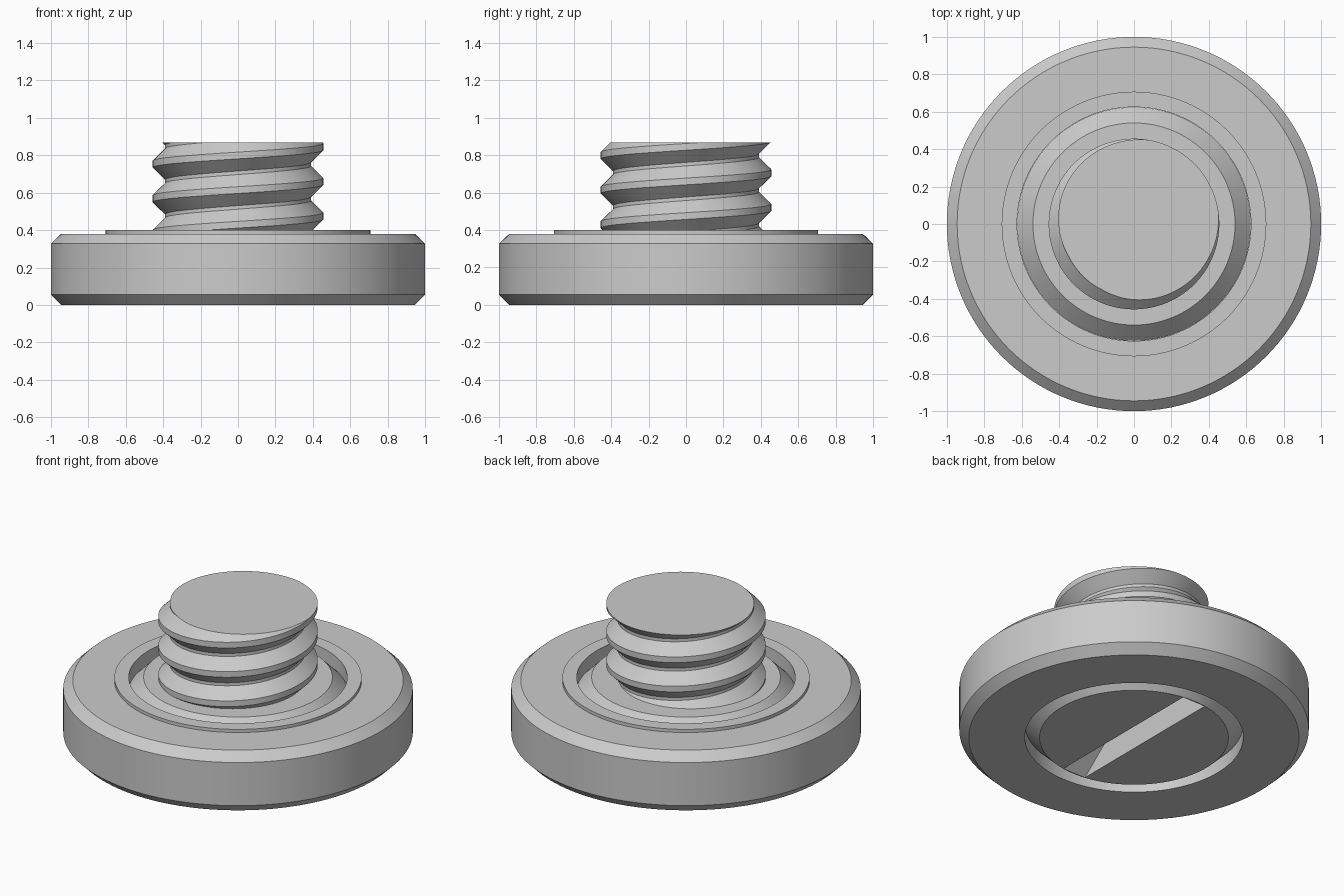
import bpy, bmesh, math

if "Cube" in bpy.data.objects:
    bpy.data.objects.remove(bpy.data.objects["Cube"])

SEG = 128

grey = bpy.data.materials.new("plain_grey")
grey.diffuse_color = (0.6, 0.6, 0.6, 1)
grey.use_nodes = True
grey.node_tree.nodes["Principled BSDF"].inputs["Base Color"].default_value = grey.diffuse_color


def make_object(name, bm):
    bmesh.ops.recalc_face_normals(bm, faces=bm.faces)
    mesh = bpy.data.meshes.new(name)
    bm.to_mesh(mesh)
    bm.free()
    mesh.materials.append(grey)
    ob = bpy.data.objects.new(name, mesh)
    bpy.context.collection.objects.link(ob)
    return ob


def smooth(ob):
    bpy.ops.object.select_all(action='DESELECT')
    ob.select_set(True)
    bpy.context.view_layer.objects.active = ob
    bpy.ops.object.shade_smooth_by_angle(angle=math.radians(25))


def lathe(name, profile, closed):
    """Revolve (radius, z) points; closed makes a ring, otherwise the ends are capped."""
    bm = bmesh.new()
    rings = [[bm.verts.new((r * math.cos(2 * math.pi * i / SEG), r * math.sin(2 * math.pi * i / SEG), z))
              for i in range(SEG)] for r, z in profile]
    n = len(rings)
    for k in range(n if closed else n - 1):
        a, b = rings[k], rings[(k + 1) % n]
        for i in range(SEG):
            j = (i + 1) % SEG
            bm.faces.new((a[i], a[j], b[j], b[i]))
    if not closed:
        bm.faces.new(rings[0])
        bm.faces.new(rings[-1])
    return make_object(name, bm)


# Outer disc: chamfered rim, thin raised lip around the centre hole
disc = lathe("outer_disc", [(0.945, 0), (1, 0.055), (1, 0.327), (0.945, 0.38), (0.707, 0.38),
                            (0.707, 0.4), (0.625, 0.4), (0.625, 0)], True)
smooth(disc)

# Screw head: bevelled top and bottom, leaving a V groove against the disc
head = lathe("screw_head", [(0.54, 0), (0.624, 0.085), (0.624, 0.315), (0.54, 0.4)], False)

# Driver slot with sloping ends, cut into the underside
W, L, DEPTH, SLOPE = 0.08, 0.533, 0.2, 1.2
bm = bmesh.new()
sides = []
for x in (-W, W):
    sides.append([bm.verts.new((x, y, z)) for y, z in (
        (-L - 0.01 * SLOPE, -0.01), (L + 0.01 * SLOPE, -0.01),
        (L - DEPTH * SLOPE, DEPTH), (-L + DEPTH * SLOPE, DEPTH))])
for s in sides:
    bm.faces.new(s)
for i in range(4):
    j = (i + 1) % 4
    bm.faces.new((sides[0][i], sides[0][j], sides[1][j], sides[1][i]))
cutter = make_object("slot_cutter", bm)
cutter.hide_render = True
mod = head.modifiers.new("slot", 'BOOLEAN')
mod.operation = 'DIFFERENCE'
mod.solver = 'EXACT'
mod.object = cutter
bpy.context.view_layer.objects.active = head
bpy.ops.object.modifier_apply(modifier=mod.name)
bpy.data.objects.remove(cutter)
smooth(head)

# Threaded shaft: a helical surface trimmed flat at both ends
PITCH, ROOT, CREST, TURNS = 0.185, 0.39, 0.456, 7
thread = [(CREST, -0.018), (CREST, 0.018), (ROOT, 0.083), (ROOT, 0.102)]
rows = [(r, 0.66 + PITCH * t + dz) for t in range(-4, TURNS - 4) for r, dz in thread]
bm = bmesh.new()
cols = []
for i in range(SEG):
    a = 2 * math.pi * i / SEG
    cols.append([bm.verts.new((r * math.cos(a), r * math.sin(a), z + PITCH * i / SEG)) for r, z in rows])
for i in range(SEG):
    # the seam joins one turn higher
    shift = 4 if i == SEG - 1 else 0
    a, b = cols[i], cols[(i + 1) % SEG]
    for k in range(len(rows) - 1 - shift):
        bm.faces.new((a[k], b[k + shift], b[k + 1 + shift], a[k + 1]))
for z, up in ((0.868, 1), (0.39, -1)):
    cut = bmesh.ops.bisect_plane(bm, geom=bm.verts[:] + bm.edges[:] + bm.faces[:], dist=1e-6,
                                 plane_co=(0, 0, z), plane_no=(0, 0, up), clear_outer=True)
    edges = [e for e in bm.edges if e.is_boundary and all(abs(v.co.z - z) < 1e-4 for v in e.verts)]
    bmesh.ops.holes_fill(bm, edges=edges, sides=0)
shaft = make_object("threaded_shaft", bm)
smooth(shaft)
